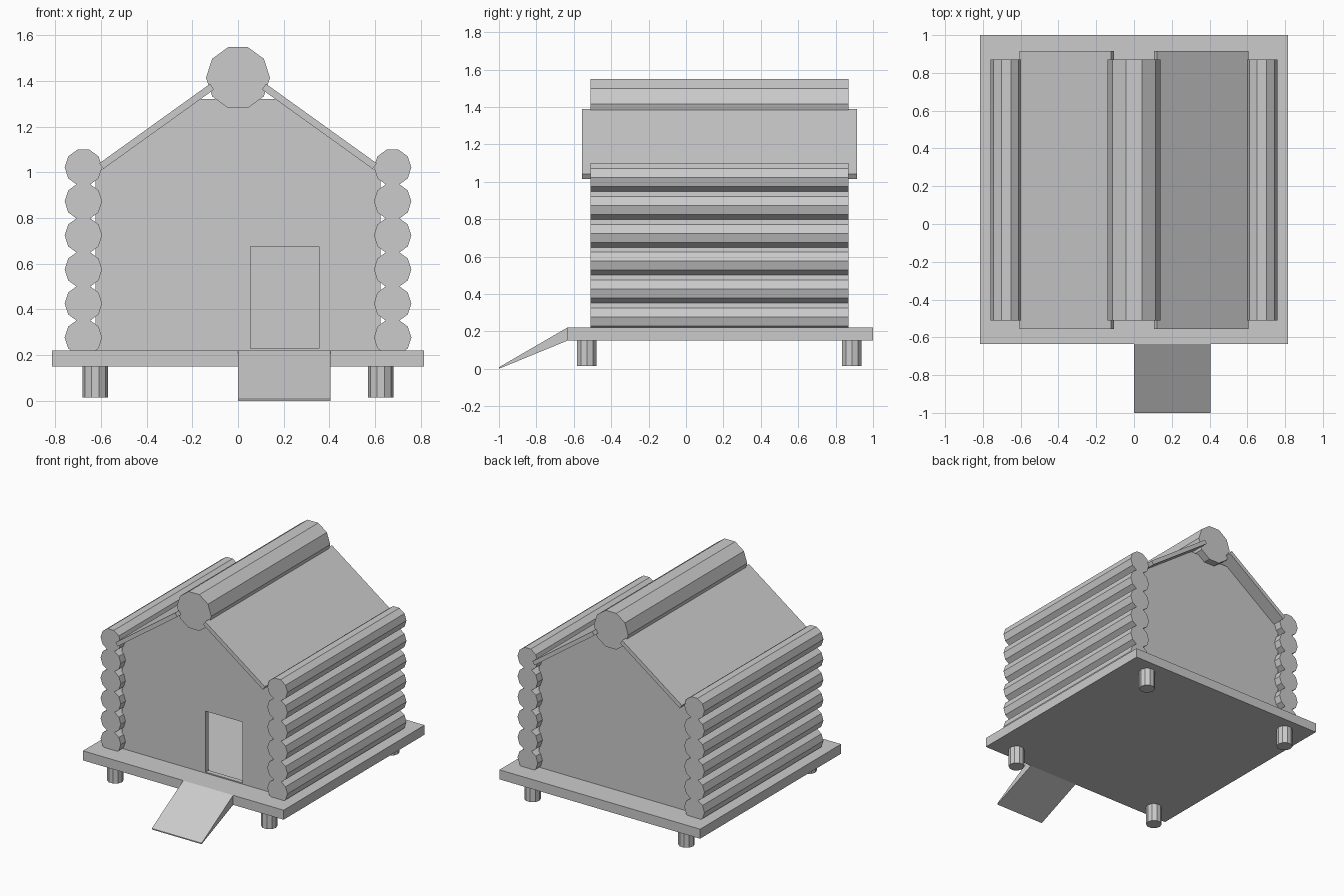
import bpy, bmesh
from math import cos, sin, pi

if "Cube" in bpy.data.objects:
    bpy.data.objects.remove(bpy.data.objects["Cube"])


def prism(name, profile, axis, a, b):
    """Extrude a 2D profile along an axis from a to b (x: profile is yz, y: xz, z: xy)."""
    place = {'x': lambda p, t: (t, p[0], p[1]),
             'y': lambda p, t: (p[0], t, p[1]),
             'z': lambda p, t: (p[0], p[1], t)}[axis]
    bm = bmesh.new()
    lo = [bm.verts.new(place(p, a)) for p in profile]
    hi = [bm.verts.new(place(p, b)) for p in profile]
    bm.faces.new(lo)
    bm.faces.new(hi)
    n = len(profile)
    for i in range(n):
        j = (i + 1) % n
        bm.faces.new((lo[i], lo[j], hi[j], hi[i]))
    bmesh.ops.recalc_face_normals(bm, faces=bm.faces)
    mesh = bpy.data.meshes.new(name)
    bm.to_mesh(mesh)
    bm.free()
    obj = bpy.data.objects.new(name, mesh)
    bpy.context.collection.objects.link(obj)
    return obj


def decagon(u, v, r):
    return [(u + r * cos(i * pi / 5), v + r * sin(i * pi / 5)) for i in range(10)]


def rect(u0, u1, v0, v1):
    return [(u0, v0), (u1, v0), (u1, v1), (u0, v1)]


# Platform and entry ramp
prism("platform", rect(-0.815, 0.815, -0.635, 1.0), 'z', 0.15, 0.22)
prism("ramp", [(-1, 0), (-0.635, 0.15), (-0.635, 0.22), (-1, 0.008)], 'x', 0.0, 0.405)

# Feet
for x in (-0.625, 0.625):
    for y in (-0.53, 0.887):
        prism("foot", decagon(x, y, 0.055), 'z', 0.015, 0.15)

# Gable walls
gable = [(-0.625, 0.22), (0.625, 0.22), (0.625, 0.993), (0.165, 1.322),
         (-0.165, 1.322), (-0.625, 0.993)]
front = prism("front_wall", gable, 'y', -0.455, -0.42)
prism("back_wall", gable, 'y', 0.78, 0.815)

# Doorway cut through the front wall
cutter = prism("door_cutter", rect(0.055, 0.355, 0.228, 0.675), 'y', -0.6, -0.3)
cutter.hide_render = True
cutter.hide_viewport = True
cutter.display_type = 'WIRE'
cut = front.modifiers.new("doorway", 'BOOLEAN')
cut.operation = 'DIFFERENCE'
cut.solver = 'EXACT'
cut.object = cutter

# Side walls, stacked logs and roof panels on both sides
for s in (-1, 1):
    prism("side_wall", rect(s * 0.59, s * 0.625, 0.22, 0.99), 'y', -0.42, 0.78)
    for i in range(6):
        prism("wall_log", decagon(s * 0.677, 0.277 + i * 0.149, 0.082), 'y', -0.51, 0.87)
    panel = [(0.122, 1.388), (0.607, 1.04), (0.59, 1.015), (0.105, 1.363)]
    prism("roof_panel", [(s * x, z) for x, z in panel], 'y', -0.555, 0.915)

# Ridge log
prism("ridge_log", decagon(0, 1.415, 0.14), 'y', -0.51, 0.87)
